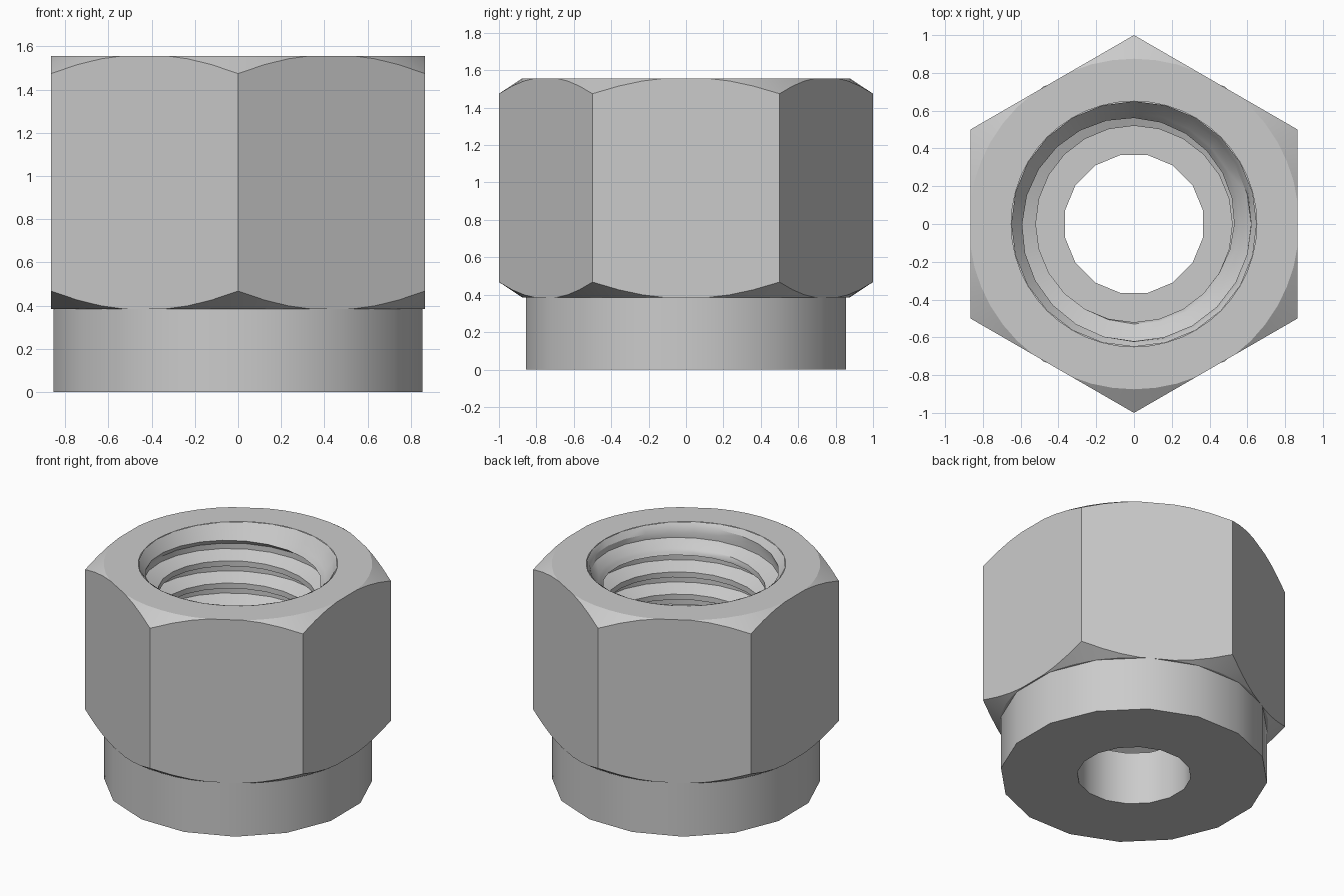
import bpy, math

if "Cube" in bpy.data.objects:
    bpy.data.objects.remove(bpy.data.objects["Cube"])

TAU = 2 * math.pi


def make(name, rings, n, angle=25, flip=False, closed=True):
    """rings: list of rings, each a list of vertices; neighbouring rings are skinned."""
    cols = len(rings[0])
    verts = [v for ring in rings for v in ring]
    span = cols if closed else cols - 1
    faces = []
    for i in range(len(rings) - 1):
        for j in range(span):
            k = (j + 1) % cols
            f = (i * cols + j, i * cols + k, (i + 1) * cols + k, (i + 1) * cols + j)
            faces.append(f[::-1] if flip else f)
    mesh = bpy.data.meshes.new(name)
    mesh.from_pydata(verts, [], faces)
    obj = bpy.data.objects.new(name, mesh)
    bpy.context.collection.objects.link(obj)
    bpy.context.view_layer.objects.active = obj
    obj.select_set(True)
    bpy.ops.object.mode_set(mode='EDIT')
    bpy.ops.mesh.select_all(action='SELECT')
    bpy.ops.mesh.remove_doubles(threshold=0.0005)
    bpy.ops.object.mode_set(mode='OBJECT')
    bpy.ops.object.shade_smooth_by_angle(angle=math.radians(angle))
    obj.select_set(False)
    return obj


def polar(r, a, z):
    return (r * math.cos(a), r * math.sin(a), z)


# Hexagonal body with conical chamfers top and bottom
LOW, TOP, FLAT_R, SLOPE = 0.385, 1.557, 0.875, 0.66
N = 48


def hex_r(a):
    return math.cos(math.pi / 6) / math.cos((a + math.pi / 6) % (math.pi / 3) - math.pi / 6)


rings = [[] for _ in range(6)]
for j in range(N):
    a = TAU * j / N
    r = hex_r(a)
    rim = min(r, FLAT_R)
    drop = max(0, r - FLAT_R) * SLOPE
    column = [(0.62, LOW), (rim, LOW), (r, LOW + drop),
              (r, TOP - drop), (rim, TOP), (0.65, TOP)]
    for ring, (rr, z) in zip(rings, column):
        ring.append(polar(rr, a, z))
make("hex_body", rings, N, 24)

# Round collar with the plain locking insert bore
profile = [(0.62, LOW), (0.872, LOW), (0.872, 0), (0.372, 0), (0.372, 0.38), (0.63, 0.38)]
S = 16
make("collar", [[polar(r, TAU * (j + 0.5) / S, z) for j in range(S)] for r, z in profile],
     S, 35, flip=True)

# Internal helical thread, opened at the top by a countersink
PITCH, CREST, ROOT = 0.16, 0.52, 0.62
SEG = 24
shape = [(-0.5, CREST), (-0.38, CREST), (-0.12, ROOT), (0.12, ROOT), (0.38, CREST)]
levels = []
for turn in range(-9, 3):
    for dz, r in shape:
        ring = []
        for j in range(SEG + 1):
            t = j / SEG
            z = 1.46 + PITCH * (turn + dz + t)
            rr = r
            if z <= 0.38:
                z, rr = 0.38, CREST
            z = min(z, TOP)
            cone = 0.53 + (z - 1.40) * (0.65 - 0.53) / (TOP - 1.40)
            ring.append(polar(max(rr, cone) if z < TOP else 0.65, TAU * (t - 0.25), z))
        levels.append(ring)
make("thread", levels, SEG, 30, flip=True, closed=False)
